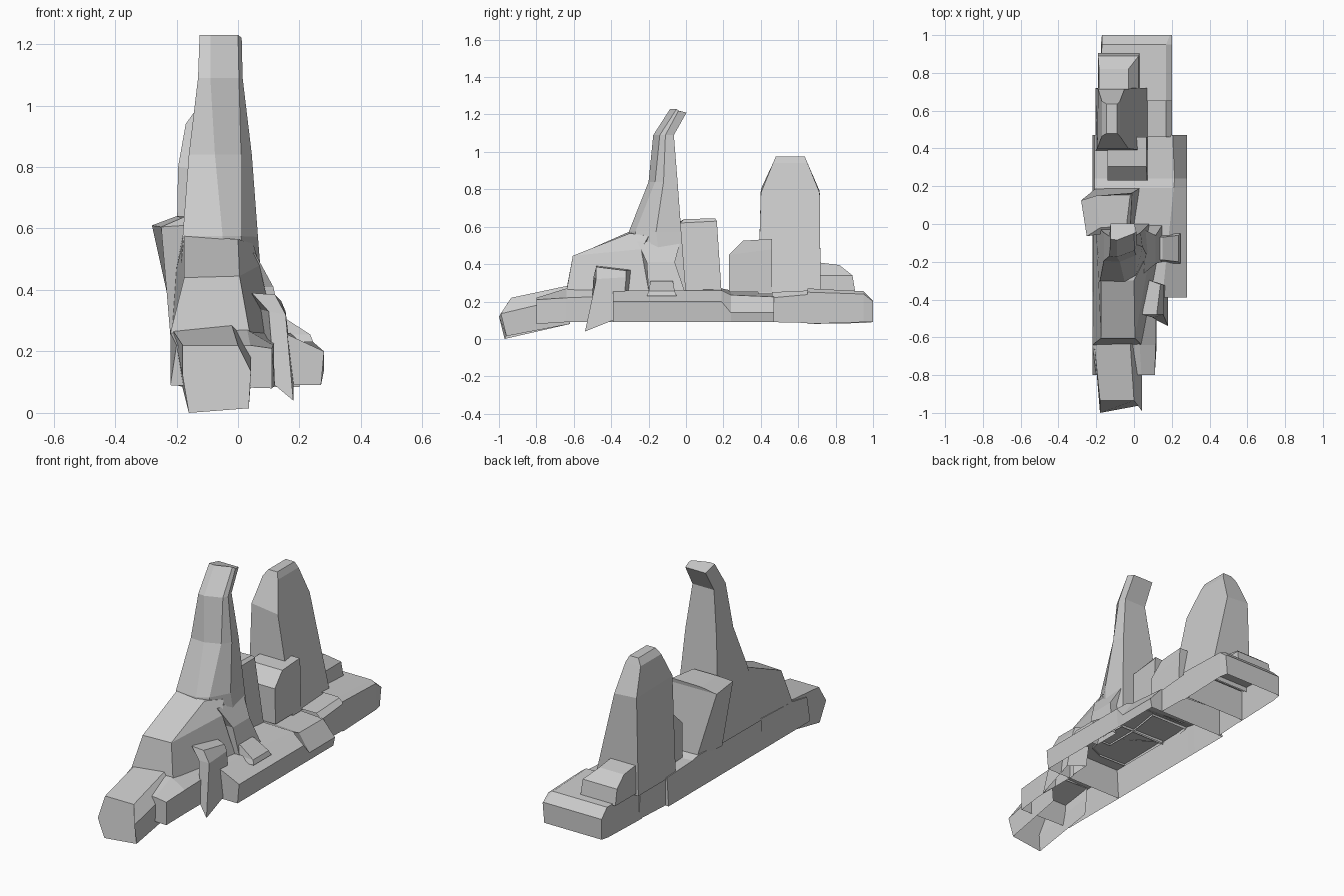
import bpy, bmesh

def rock(name, *rings, ground=False, back=False):
    """Loft closed rings of equal length. Upright rocks stay open at the base,
    ground pieces (rings run along y) stay open underneath."""
    bm = bmesh.new()
    loops = [[bm.verts.new(p) for p in r] for r in rings]
    n = len(loops[0])
    for a, b in zip(loops, loops[1:]):
        for i in range(1 if ground else 0, n):
            j = (i + 1) % n
            quad = (a[i], a[j], b[j], b[i])
            bm.faces.new(quad[::-1] if ground else quad)
    if ground:
        bm.faces.new(loops[0])
    if back:
        bm.faces.new(loops[-1][::-1])
    if not ground:
        bm.faces.new(loops[-1])
    me = bpy.data.meshes.new(name)
    bm.to_mesh(me)
    bm.free()
    ob = bpy.data.objects.new(name, me)
    bpy.context.collection.objects.link(ob)
    return ob

def rect(x0, x1, y0, y1, z, zb=None):
    """Horizontal rectangle; zb is the height of its back edge."""
    zb = z if zb is None else zb
    return [(x0, y0, z), (x1, y0, z), (x1, y1, zb), (x0, y1, zb)]

def section(y, pts):
    """Cross-section in the xz plane, starting with its two bottom corners."""
    return [(x, y, z) for x, z in pts]

# Main ground slab, sloping gently to the right
rock("ground_slab",
     section(-0.39, [(-.22, .09), (.27, .09), (.28, .2), (.15, .26), (-.21, .26)]),
     section(0.19, [(-.22, .09), (.27, .09), (.28, .2), (.21, .26), (-.21, .27)]),
     section(0.24, [(-.22, .09), (.27, .09), (.28, .14), (.215, .235), (-.21, .26)]),
     section(0.47, [(-.22, .09), (.27, .09), (.28, .14), (.205, .225), (-.21, .25)]),
     ground=True, back=True)

# Rear end of the ground, running back to front so its cap closes the back
link = rock("rear_slab_link",
     section(0.68, [(-.18, .085), (.2, .085), (.2, .24), (.17, .26), (-.19, .26)]),
     section(0.46, [(-.2, .09), (.2, .09), (.2, .22), (.17, .25), (-.2, .25)]),
     ground=True)
rear = rock("rear_slab",
     section(1.0, [(-.17, .09), (.19, .09), (.2, .2), (.19, .205), (-.17, .205)]),
     section(0.95, [(-.175, .085), (.2, .09), (.2, .24), (.17, .255), (-.17, .255)]),
     section(0.65, [(-.18, .08), (.2, .08), (.2, .25), (.17, .27), (-.18, .27)]),
     ground=True)
# Turn the reversed pieces right side out
for ob in (link, rear):
    ob.data.flip_normals()

# Front apron and nose
rock("front_apron",
     section(-0.8, [(-.22, .09), (.11, .08), (.11, .21), (.04, .22), (-.2, .22)]),
     section(-0.64, [(-.22, .09), (.12, .09), (.115, .22), (.03, .27), (-.22, .26)]),
     section(-0.36, [(-.22, .09), (.12, .09), (.12, .23), (.08, .27), (-.22, .27)]),
     ground=True)
rock("front_nose",
     [(-.16, -.97, 0), (.035, -.96, .015), (.042, -.99, .135), (.0, -.935, .22),
      (-.18, -.935, .22), (-.18, -1, .12)],
     [(-.18, -.62, .08), (.04, -.62, .08), (.042, -.63, .22), (-.02, -.63, .285),
      (-.21, -.64, .265), (-.2, -.63, .2)], ground=True)

# Shoulder in front of the spire
rock("spire_shoulder",
     [(-.22, -.64, .26), (.04, -.64, .25), (.12, -.2, .26), (-.215, 0, .26)],
     [(-.175, -.605, .44), (.005, -.605, .445), (.07, -.24, .48), (-.2, -.04, .47)],
     [(-.175, -.3, .575), (0, -.3, .565), (.05, -.2, .55), (-.18, -.05, .575)])

# Tall spire, bent back at its tip
def spire_ring(xl, xm, xf, xr, yf, ym, yb, z, zb):
    return [(xl, yf + .005, z), (xm, yf, z), (xf, yf + .035, z),
            (xr, ym, (z + zb) / 2), (xr - .01, yb, zb), (xl, yb, zb)]

rock("spire",
     spire_ring(-.2, -.03, .05, .09, -.32, -.12, 0, .25, .25),
     spire_ring(-.18, -.05, .01, .065, -.305, -.16, -.025, .575, .57),
     spire_ring(-.16, -.075, .01, .045, -.2, -.12, -.045, .84, .84),
     spire_ring(-.13, -.09, .003, .015, -.175, -.11, -.065, 1.09, 1.09),
     spire_ring(-.125, -.09, .0, .012, -.085, -.04, .003, 1.23, 1.21))

# Buttress and ledge on the right of the spire
rock("spire_buttress",
     rect(.0, .15, -.2, -.005, .25),
     rect(.0, .115, -.21, -.06, .41),
     rect(.0, .055, -.26, -.03, .52))
rock("side_ledge",
     rect(.08, .245, -.21, -.05, .23),
     rect(.08, .235, -.2, -.06, .255),
     rect(.08, .15, -.19, -.07, .31))

# Tilted blade on the right, joined to the shoulder
rock("tilted_blade",
     [(.12, -.51, .09), (.18, -.54, .04), (.18, -.34, .12), (.08, -.3, .14)],
     [(.1, -.495, .33), (.155, -.48, .32), (.155, -.32, .33), (.06, -.29, .34)],
     [(.045, -.48, .39), (.12, -.48, .385), (.14, -.32, .365), (.06, -.29, .37)])

# Leaning slab behind the spire
rock("leaning_slab",
     [(-.22, -.01, .25), (0, -.01, .25), (.03, .19, .25), (-.2, .19, .25)],
     [(-.25, -.065, .605), (-.02, -.03, .62), (-.01, .165, .63), (-.28, .125, .61)],
     [(-.18, -.02, .635), (-.04, -.01, .64), (-.02, .155, .645), (-.2, .15, .64)])

# Tall rear rock with a stepped block in front and a step behind
rock("rear_rock",
     rect(-.205, .075, .385, .72, .24),
     [(-.195, .4, .8), (-.03, .4, .78), (-.05, .715, .78), (-.19, .715, .79)],
     rect(-.17, -.075, .465, .65, .94),
     rect(-.145, -.09, .48, .635, .975))
rock("rear_front_block",
     rect(-.14, .075, .23, .46, .25),
     rect(-.14, .07, .23, .46, .45, .48),
     rect(-.14, .065, .305, .46, .525, .535))
rock("rear_step",
     rect(-.19, .03, .7, .905, .25),
     rect(-.19, .025, .7, .89, .34),
     rect(-.185, -.03, .7, .82, .41, .395))
